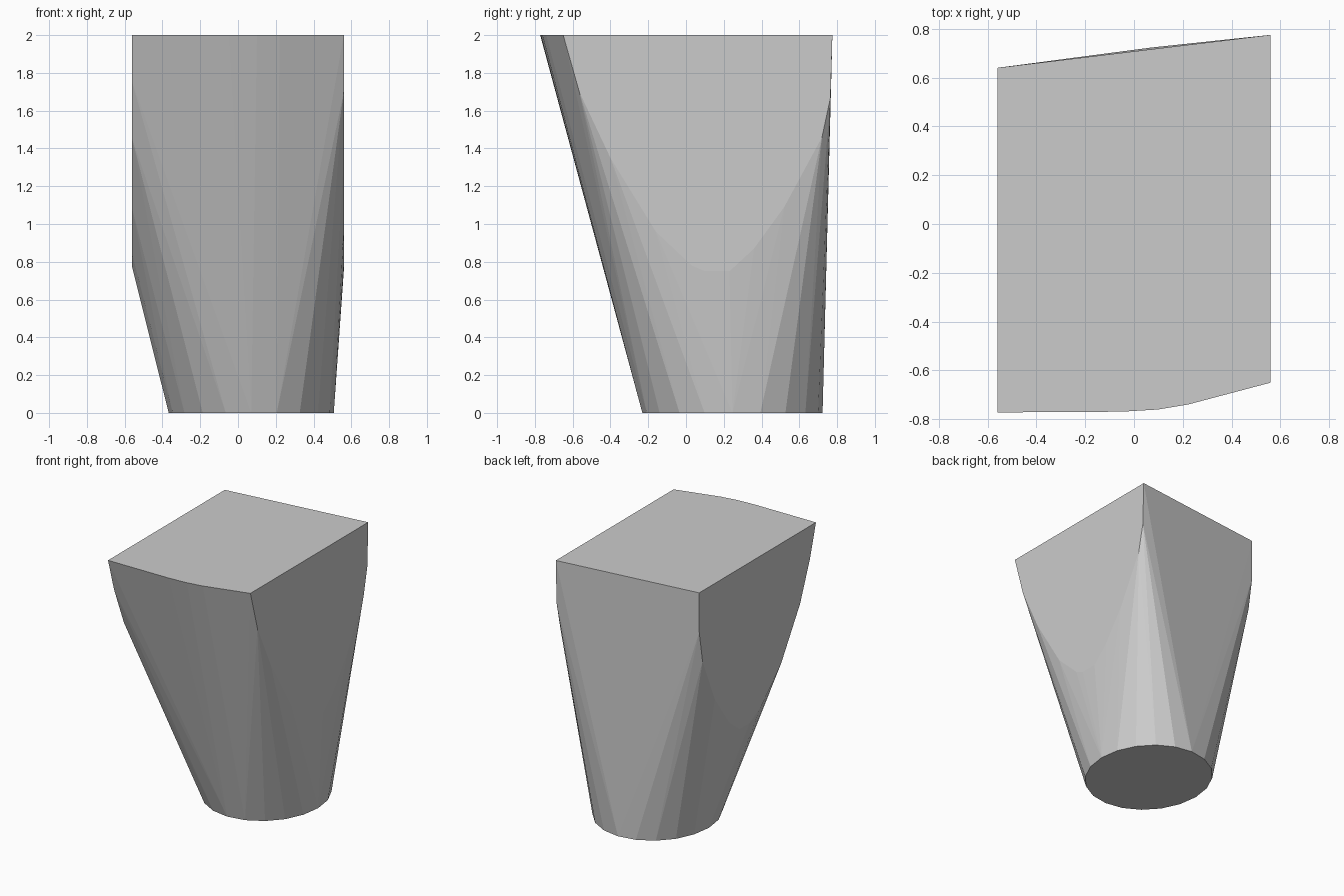
import bpy
import bmesh
import math

if "Cube" in bpy.data.objects:
    bpy.data.objects.remove(bpy.data.objects["Cube"])

HALF = 0.56  # half width between the two flat sides

# Round foot of the tapered block
SIDES = 20
points = [(0.07 + 0.437 * math.cos(2 * math.pi * i / SIDES),
           0.246 + 0.477 * math.sin(2 * math.pi * i / SIDES), 0)
          for i in range(SIDES)]

# Flat top outline with a gently curved front edge
points += [(x, y, 2) for x, y in [
    (-HALF, -0.772), (-0.05, -0.769), (0.1, -0.76), (0.22, -0.74),
    (HALF, -0.65), (HALF, 0.775), (-HALF, 0.64)]]

# Arched lower edges of the flat sides, as (y, z)
right_arch = [(-0.565, 1.7), (-0.4, 1.35), (-0.16, 0.96), (0.03, 0.78),
              (0.1, 0.75), (0.23, 0.75), (0.36, 0.87), (0.52, 1.09),
              (0.72, 1.46), (0.765, 1.67)]
left_arch = [(-0.70, 1.75), (-0.58, 1.45), (-0.35, 1.08), (-0.1, 0.84),
             (0.03, 0.77), (0.15, 0.77), (0.28, 0.87), (0.45, 1.11),
             (0.6, 1.46), (0.64, 1.7)]
points += [(HALF, y, z) for y, z in right_arch]
points += [(-HALF, y, z) for y, z in left_arch]

# Skin the outlines into one closed solid
bm = bmesh.new()
for p in points:
    bm.verts.new(p)
hull = bmesh.ops.convex_hull(bm, input=bm.verts[:])
spare = {g for g in hull["geom_interior"] + hull["geom_unused"]
         if isinstance(g, bmesh.types.BMVert)}
bmesh.ops.delete(bm, geom=list(spare), context="VERTS")
bmesh.ops.dissolve_limit(bm, angle_limit=math.radians(0.5),
                         verts=bm.verts[:], edges=bm.edges[:])
bmesh.ops.recalc_face_normals(bm, faces=bm.faces[:])

mesh = bpy.data.meshes.new("tapered_block")
bm.to_mesh(mesh)
bm.free()
block = bpy.data.objects.new("tapered_block", mesh)
bpy.context.collection.objects.link(block)

grey = bpy.data.materials.new("light grey")
grey.diffuse_color = (0.6, 0.6, 0.6, 1)
grey.use_nodes = True
grey.node_tree.nodes["Principled BSDF"].inputs["Base Color"].default_value = grey.diffuse_color
mesh.materials.append(grey)
